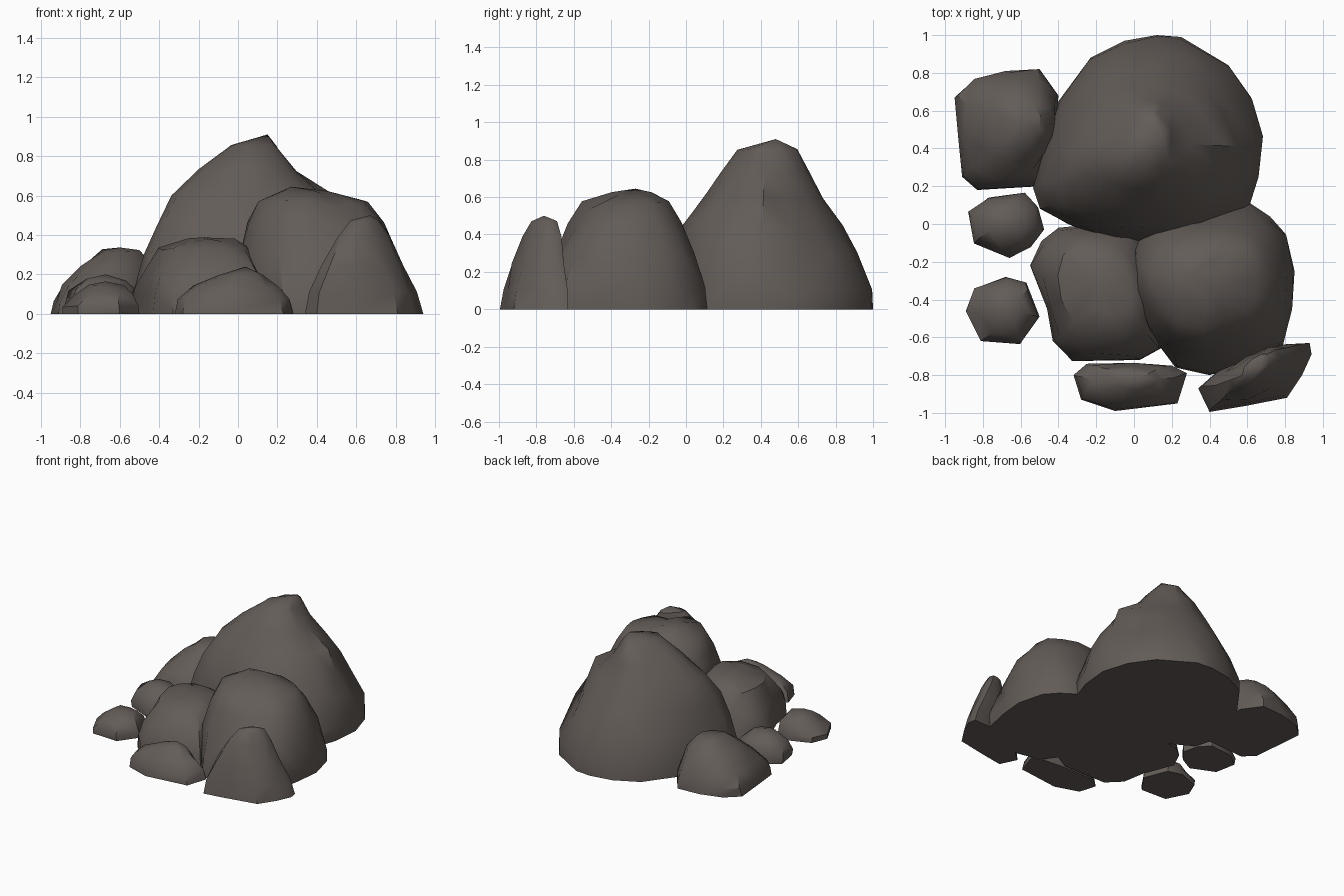
import bpy, bmesh, random
from mathutils import Vector

random.seed(4)
if "Cube" in bpy.data.objects:
    bpy.data.objects.remove(bpy.data.objects["Cube"], do_unlink=True)

# One stone colour for every rock
stone = bpy.data.materials.new("dark_stone")
stone.use_nodes = True
colour = (0.125, 0.107, 0.097, 1)
stone.diffuse_color = colour
shader = stone.node_tree.nodes["Principled BSDF"]
shader.inputs["Base Color"].default_value = colour
shader.inputs["Roughness"].default_value = 0.9


def soften(outline):
    """Round the corners by moving each point toward its neighbours."""
    points = [Vector(p) for p in outline]
    return [points[i - 1] / 4 + p / 2 + points[(i + 1) % len(points)] / 4
            for i, p in enumerate(points)]


def fit(outline, box):
    """Stretch an outline into a box (left, right, front, back)."""
    xs, ys = zip(*outline)
    left, right, front, back = box
    width, depth = max(xs) - min(xs), max(ys) - min(ys)
    return [(left + (x - min(xs)) / width * (right - left),
             front + (y - min(ys)) / depth * (back - front)) for x, y in outline]


def rock(name, outline, layers, peak, rough=0.008, presses=()):
    """Loft the ground outline through shrinking layers up to a peak."""
    bm = bmesh.new()
    rings = [[bm.verts.new((x, y, 0)) for x, y in outline]]
    for level, (height, *box) in enumerate(layers):
        if level:
            outline = soften(outline)
        ring = []
        for x, y in fit(outline, box):
            jitter = [random.uniform(-rough, rough) for axis in range(3)]
            ring.append(bm.verts.new(Vector((x, y, height)) + Vector(jitter)))
        rings.append(ring)
    tip = bm.verts.new(peak)
    count = len(outline)
    bm.faces.new(rings[0])
    for low, high in zip(rings, rings[1:]):
        for i in range(count):
            j = (i + 1) % count
            bm.faces.new((low[i], low[j], high[j], high[i]))
    for i in range(count):
        bm.faces.new((rings[-1][i], rings[-1][(i + 1) % count], tip))

    # Push hollows and bulges into the sides
    for centre, radius, shift in presses:
        for v in bm.verts:
            near = 1 - (v.co - Vector(centre)).length / radius
            if near > 0 and v.co.z > 0:
                v.co += Vector(shift) * min(1, near * 2)

    # Chipped triangular facets
    bmesh.ops.triangulate(bm, faces=[f for f in bm.faces if len(f.verts) == 4],
                          quad_method='SHORT_EDGE')
    bmesh.ops.recalc_face_normals(bm, faces=bm.faces)
    mesh = bpy.data.meshes.new(name)
    bm.to_mesh(mesh)
    bm.free()
    mesh.materials.append(stone)
    obj = bpy.data.objects.new(name, mesh)
    bpy.context.collection.objects.link(obj)
    bpy.ops.object.select_all(action='DESELECT')
    obj.select_set(True)
    bpy.context.view_layer.objects.active = obj
    bpy.ops.object.shade_smooth_by_angle(angle=0.7)


# Tall rock at the back, with a narrow hollow beside a ridge on its left flank
rock("main_peak",
     [(-.53, .2), (-.47, .42), (-.4, .65), (-.23, .88), (-.05, .97), (.12, 1), (.25, .99),
      (.5, .84), (.62, .67), (.68, .47), (.66, .26), (.6, .08), (.4, -.04), (.15, -.1),
      (-.1, -.1), (-.35, 0), (-.49, .08)],
     [(.1, -.53, .68, -.1, .99), (.3, -.48, .63, -.06, .92), (.45, -.42, .55, -.02, .83),
      (.6, -.34, .43, .09, .73), (.73, -.19, .29, .18, .66), (.85, -.04, .2, .28, .6)],
     (.15, .48, .91),
     presses=[((.54, .68, .36), .17, (-.07, -.02, 0)), ((.43, .45, .6), .12, (.05, 0, 0))])

# Broad rock at the front left, with a small ledge
rock("broad_boulder",
     [(0, -.1), (.01, -.4), (.1, -.6), (.22, -.76), (.4, -.8), (.62, -.74), (.78, -.67),
      (.83, -.45), (.85, -.25), (.8, -.05), (.72, .04), (.6, .12), (.3, .1), (.1, .04)],
     [(.1, 0, .85, -.79, .1), (.3, .01, .81, -.7, .04), (.46, .05, .74, -.64, -.03),
      (.57, .1, .66, -.55, -.09), (.62, .2, .46, -.4, -.18)],
     (.27, -.27, .645),
     presses=[((.56, -.56, .52), .13, (-.01, .03, -.03))])

# Lower rock in the middle
rock("middle_boulder",
     [(-.55, -.22), (-.49, -.09), (-.4, -.02), (-.2, 0), (0, -.02), (.1, -.15), (.13, -.45),
      (.14, -.66), (.03, -.72), (-.33, -.72), (-.43, -.62), (-.46, -.45)],
     [(.1, -.54, .14, -.72, -.01), (.2, -.48, .12, -.69, -.04), (.33, -.4, .06, -.59, -.1),
      (.375, -.26, 0, -.48, -.2)],
     (-.18, -.35, .388))

# Rock at the back right
rock("back_boulder",
     [(-.95, .67), (-.85, .76), (-.68, .81), (-.5, .82), (-.4, .68), (-.42, .45), (-.5, .2),
      (-.83, .18), (-.91, .25), (-.93, .45)],
     [(.06, -.94, -.4, .19, .82), (.15, -.89, -.42, .23, .78), (.25, -.79, -.44, .32, .72),
      (.32, -.69, -.5, .42, .64)],
     (-.6, .53, .337))

# Two small stones along the right side
rock("small_stone_back",
     [(-.87, .06), (-.77, .14), (-.58, .16), (-.51, .09), (-.48, -.03), (-.55, -.12),
      (-.66, -.18), (-.84, -.1)],
     [(.05, -.88, -.48, -.18, .16), (.12, -.86, -.51, -.14, .13), (.175, -.78, -.57, -.08, .08)],
     (-.67, 0, .2), rough=.006)
rock("small_stone_front",
     [(-.89, -.46), (-.84, -.34), (-.68, -.28), (-.57, -.31), (-.5, -.49), (-.6, -.63),
      (-.81, -.62)],
     [(.04, -.89, -.5, -.63, -.28), (.1, -.83, -.53, -.59, -.31), (.145, -.76, -.58, -.53, -.36)],
     (-.67, -.45, .165), rough=.006)

# Flat slab lying in front
rock("front_slab",
     [(-.32, -.8), (-.25, -.74), (0, -.735), (.2, -.75), (.28, -.79), (.23, -.95),
      (-.1, -.99), (-.28, -.93)],
     [(.07, -.31, .26, -.98, -.74), (.14, -.23, .21, -.94, -.75), (.2, -.1, .13, -.88, -.77)],
     (.04, -.81, .24), rough=.006)

# Upright shard at the front left
rock("front_shard",
     [(.34, -.87), (.4, -.995), (.58, -.965), (.81, -.92), (.89, -.8), (.94, -.69), (.93, -.63),
      (.74, -.64), (.6, -.71), (.43, -.79)],
     [(.11, .36, .91, -.975, -.635), (.25, .43, .84, -.93, -.65), (.39, .5, .77, -.87, -.67),
      (.47, .57, .72, -.83, -.69)],
     (.67, -.76, .5), rough=.006)
